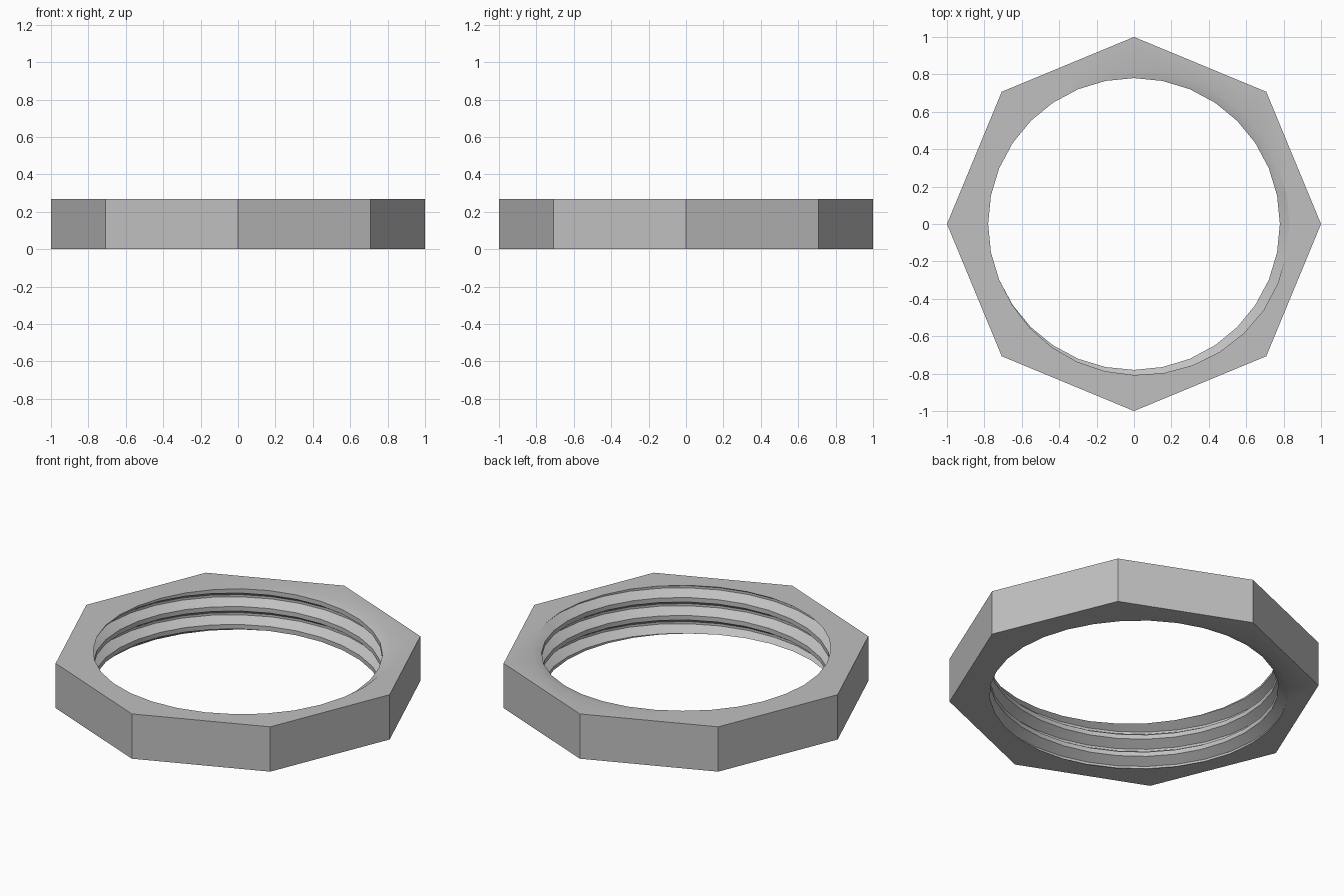
import bpy
import bmesh
import math

if "Cube" in bpy.data.objects:
    bpy.data.objects.remove(bpy.data.objects["Cube"], do_unlink=True)

HEIGHT = 0.267
PITCH = 0.107
MINOR, MAJOR = 0.78, 0.832
SEGMENTS = 32
START = math.radians(8)
# One thread turn: root, flank, crest (height in pitches, radius)
PROFILE = [(0, MAJOR), (0.125, MAJOR), (0.4375, MINOR), (0.6875, MINOR)]
ROWS = range(-24, 9)


def raw_point(k, angle):
    """Radius and height of row k of an endless right-handed thread."""
    step, radius = PROFILE[k % 4]
    turns = k // 4 + step + (angle - START) / math.tau
    return radius, HEIGHT + PITCH * turns


def thread_point(k, angle):
    """Thread row trimmed to the nut, with run-outs on both faces."""
    radius, z = raw_point(k, angle)
    if 0 <= z <= HEIGHT:
        return radius, z
    limit, inward = (HEIGHT, -1) if z > HEIGHT else (0, 1)
    near_radius, near_z = raw_point(k + inward, angle)
    if (near_z - limit) * inward <= 0:
        return thread_point(k + inward, angle)
    if radius < near_radius:
        t = (limit - near_z) / (z - near_z)
        radius = near_radius + (radius - near_radius) * t
    return radius, limit


def octagon_radius(angle):
    half = math.pi / 8
    return math.cos(half) / math.cos(angle % (2 * half) - half)


def section(i):
    """Closed cross-section: thread going up, then the outer wall."""
    angle = math.tau * i / SEGMENTS
    outer = octagon_radius(angle)
    points = [thread_point(k, angle) for k in ROWS]
    points += [(outer, HEIGHT), (outer, 0)]
    return [(r * math.cos(angle), r * math.sin(angle), z) for r, z in points]


# Sweep the cross-section round the axis, sharing coincident points
bm = bmesh.new()
shared = {}


def vert(co):
    key = tuple(round(c, 5) + 0.0 for c in co)
    if key not in shared:
        shared[key] = bm.verts.new(co)
    return shared[key]


sections = [[vert(co) for co in section(i)] for i in range(SEGMENTS + 1)]
for a, b in zip(sections, sections[1:]):
    for j in range(len(a)):
        n = (j + 1) % len(a)
        corners = list(dict.fromkeys((a[j], a[n], b[n], b[j])))
        if len(corners) > 2 and not bm.faces.get(corners):
            bm.faces.new(corners)
loose = [v for v in bm.verts if not v.link_faces]
bmesh.ops.delete(bm, geom=loose, context='VERTS')

mesh = bpy.data.meshes.new("threaded_octagonal_nut")
bm.to_mesh(mesh)
bm.free()
nut = bpy.data.objects.new("threaded_octagonal_nut", mesh)
bpy.context.collection.objects.link(nut)

# Single grey metal colour
colour = (0.53, 0.53, 0.53, 1)
grey = bpy.data.materials.new("grey_metal")
grey.use_nodes = True
grey.diffuse_color = colour
for node in grey.node_tree.nodes:
    if node.type == 'BSDF_PRINCIPLED':
        node.inputs["Base Color"].default_value = colour
mesh.materials.append(grey)

# Smooth thread, sharp octagon edges
bpy.ops.object.select_all(action='DESELECT')
nut.select_set(True)
bpy.context.view_layer.objects.active = nut
bpy.ops.object.shade_smooth_by_angle(angle=math.radians(30))
